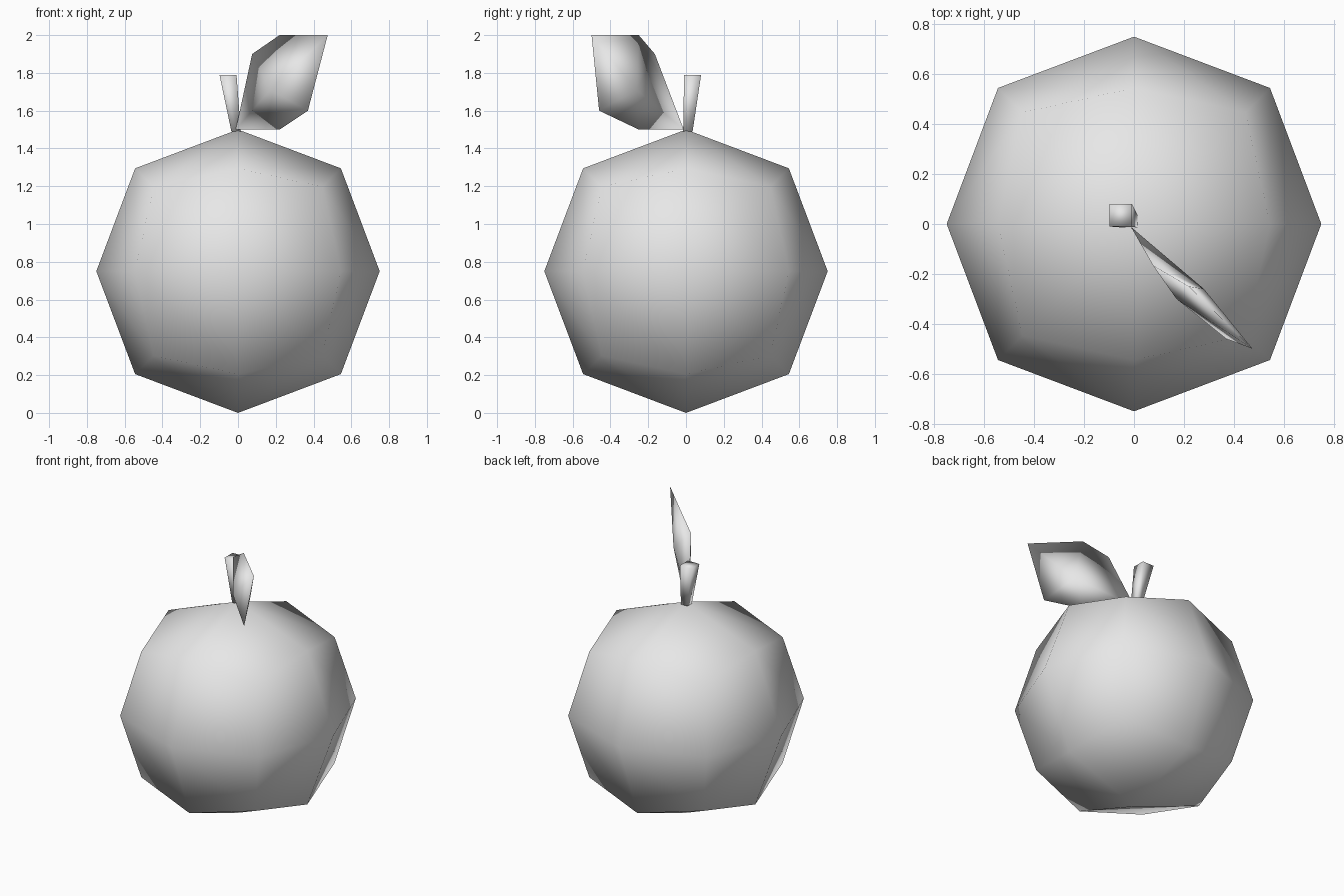
import bpy, bmesh
from mathutils import Vector

cube = bpy.data.objects.get("Cube")
if cube:
    bpy.data.objects.remove(cube, do_unlink=True)

# One plain grey for the whole model
grey = bpy.data.materials.new("plain_grey")
grey.use_nodes = True
grey.diffuse_color = (0.8, 0.8, 0.8, 1)
grey.node_tree.nodes["Principled BSDF"].inputs["Base Color"].default_value = (0.8, 0.8, 0.8, 1)


def finish(name, bm):
    """Turn a bmesh into a smooth-shaded object."""
    bmesh.ops.recalc_face_normals(bm, faces=bm.faces[:])
    for face in bm.faces:
        face.smooth = True
    mesh = bpy.data.meshes.new(name)
    bm.to_mesh(mesh)
    bm.free()
    mesh.materials.append(grey)
    obj = bpy.data.objects.new(name, mesh)
    bpy.context.collection.objects.link(obj)
    return obj


# Fruit body: a cube rounded by one level of subdivision
bm = bmesh.new()
bmesh.ops.create_cube(bm, size=1.787)
body = finish("fruit_body", bm)
body.location.z = 0.75
rounding = body.modifiers.new("rounding", 'SUBSURF')
rounding.levels = rounding.render_levels = 1

# Stem: a box that widens and leans as it rises
bm = bmesh.new()
bmesh.ops.create_cube(bm, size=1)
for v in bm.verts:
    if v.co.z > 0:
        centre, width = Vector((-0.053, 0.035, 1.79)), 0.09
    else:
        centre, width = Vector((-0.01, 0.01, 1.49)), 0.05
    v.co = centre + Vector((v.co.x, v.co.y, 0)) * width
finish("stem", bm)

# Leaf: a six-sided outline fanned to a front and a back midpoint
outline = [(-0.012, -0.012, 1.5), (0.075, -0.165, 1.9), (0.22, -0.25, 2.0),
           (0.475, -0.5, 2.0), (0.37, -0.46, 1.6), (0.22, -0.25, 1.5)]
midpoints = [(0.17, -0.3, 1.71), (0.28, -0.26, 1.71)]
bm = bmesh.new()
rim = [bm.verts.new(p) for p in outline]
for p in midpoints:
    middle = bm.verts.new(p)
    for a, b in zip(rim, rim[1:] + rim[:1]):
        bm.faces.new((a, b, middle))
finish("leaf", bm)
